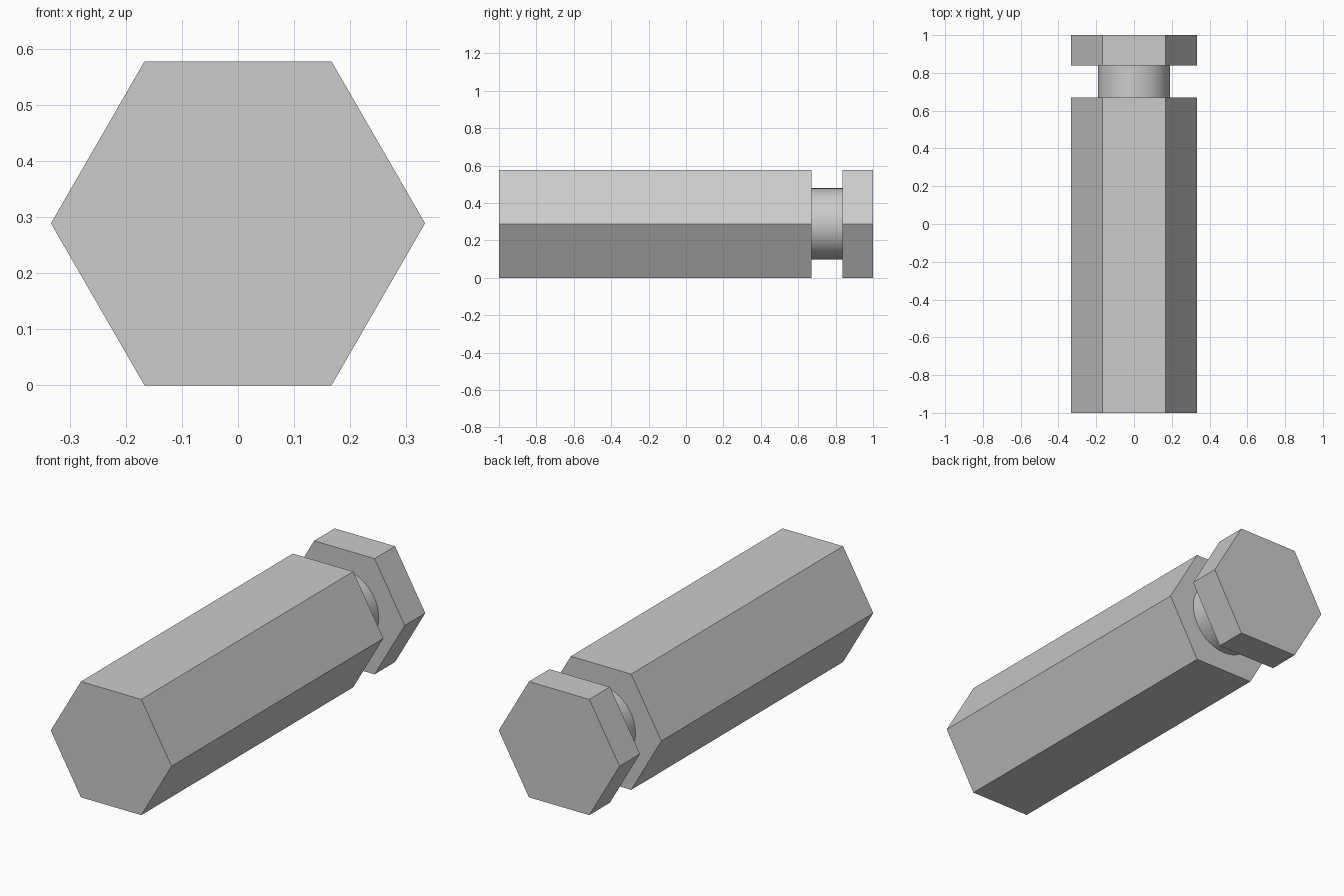
import bpy, bmesh, math

cube = bpy.data.objects.get("Cube")
if cube:
    bpy.data.objects.remove(cube, do_unlink=True)

RADIUS = 1 / 3                              # hexagon corner radius
AXIS_Z = RADIUS * math.cos(math.pi / 6)     # flat side rests on the ground

grey = bpy.data.materials.new("plain grey")
colour = (0.6, 0.6, 0.6, 1)
grey.diffuse_color = colour
grey.use_nodes = True
grey.node_tree.nodes["Principled BSDF"].inputs["Base Color"].default_value = colour


def bar(name, sides, radius, y0, y1, capped=True):
    """Prism along y with a corner pointing to +x."""
    bm = bmesh.new()
    rings = []
    for y in (y0, y1):
        ring = []
        for i in range(sides):
            a = math.tau * i / sides
            ring.append(bm.verts.new((radius * math.cos(a), y, AXIS_Z + radius * math.sin(a))))
        rings.append(ring)
    front, back = rings
    for i in range(sides):
        j = (i + 1) % sides
        bm.faces.new((front[i], front[j], back[j], back[i]))
    if capped:
        bm.faces.new(front)
        bm.faces.new(back)
        bmesh.ops.recalc_face_normals(bm, faces=bm.faces)
    else:
        bmesh.ops.reverse_faces(bm, faces=bm.faces)
    bm.normal_update()
    # Make sure the sides face away from the axis
    side = bm.faces[:][0]
    c = side.calc_center_median()
    if side.normal.x * c.x + side.normal.z * (c.z - AXIS_Z) < 0:
        bmesh.ops.reverse_faces(bm, faces=bm.faces)
    mesh = bpy.data.meshes.new(name)
    bm.to_mesh(mesh)
    bm.free()
    mesh.materials.append(grey)
    obj = bpy.data.objects.new(name, mesh)
    bpy.context.collection.objects.link(obj)
    return obj


# Long hexagonal shaft and short hexagonal end
bar("shaft", 6, RADIUS, -1, 0.67)
bar("end_cap", 6, RADIUS, 0.838, 1)

# Round neck in the groove between them
neck = bar("neck", 64, 0.19, 0.67, 0.838, capped=False)
neck.data.shade_smooth()
